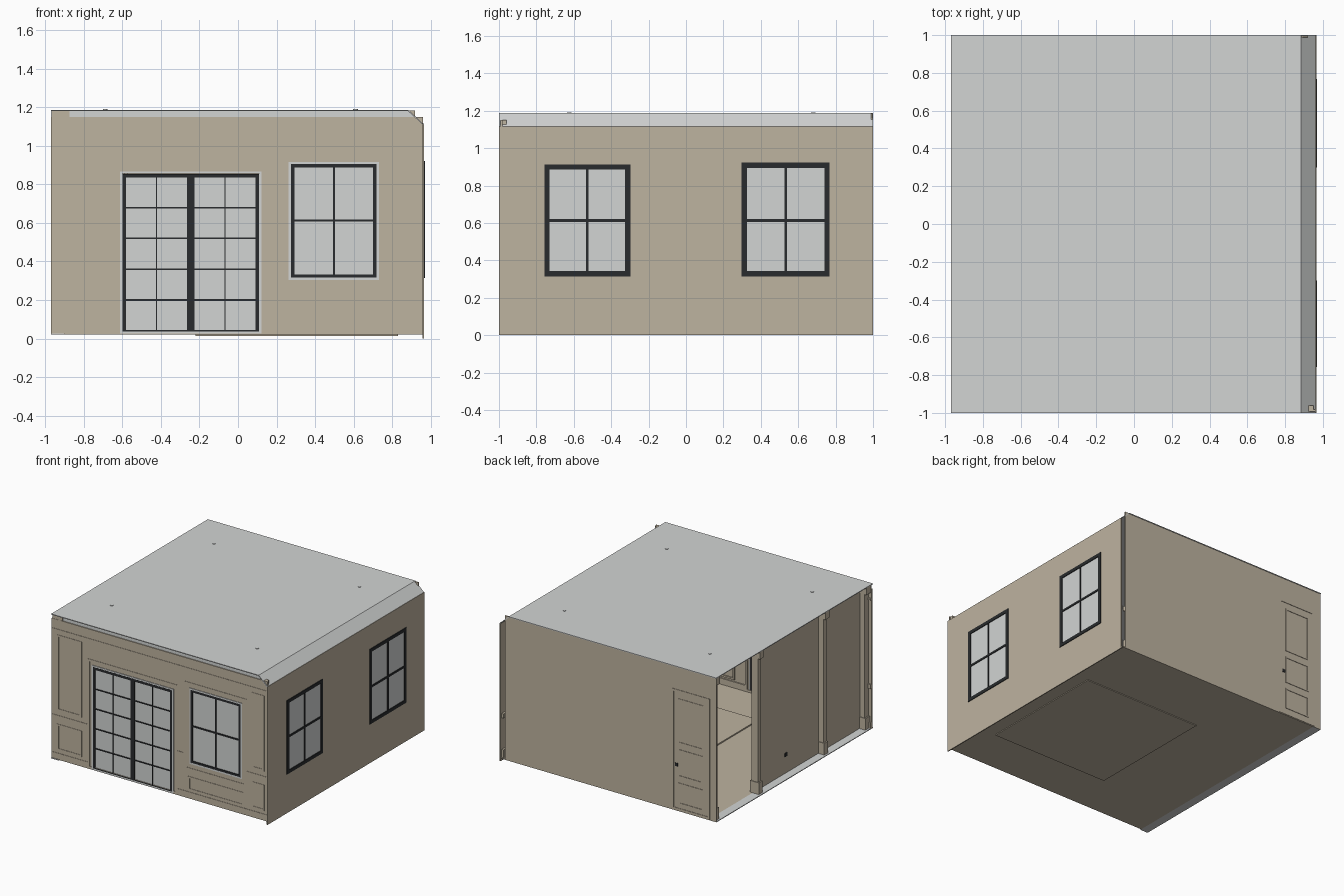
import bpy, bmesh, math
from mathutils import Matrix, Vector

if "Cube" in bpy.data.objects:
    bpy.data.objects.remove(bpy.data.objects["Cube"])

def mat(name, r, g, b):
    m = bpy.data.materials.new(name)
    m.diffuse_color = (r, g, b, 1)
    m.use_nodes = True
    m.node_tree.nodes["Principled BSDF"].inputs["Base Color"].default_value = m.diffuse_color
    return m

TAN = mat("tan_paint", 0.515, 0.451, 0.350)
WHITE = mat("soft_white", 0.645, 0.660, 0.655)
BLACK = mat("black_metal", 0.022, 0.024, 0.026)

def finish(name, bm, m):
    me = bpy.data.meshes.new(name)
    bmesh.ops.recalc_face_normals(bm, faces=bm.faces)
    bm.to_mesh(me)
    bm.free()
    me.materials.append(m)
    ob = bpy.data.objects.new(name, me)
    bpy.context.collection.objects.link(ob)
    return ob

def boxes(name, m, items):
    """One object from axis-aligned boxes (x0, x1, y0, y1, z0, z1)."""
    bm = bmesh.new()
    for x0, x1, y0, y1, z0, z1 in items:
        mx = Matrix.Translation(((x0 + x1) / 2, (y0 + y1) / 2, (z0 + z1) / 2))
        bmesh.ops.create_cube(bm, size=1, matrix=mx @ Matrix.Diagonal((x1 - x0, y1 - y0, z1 - z0, 1)))
    return finish(name, bm, m)

def ring(u0, u1, z0, z1, t):
    """Rectangular border as four (u0, u1, z0, z1) bars."""
    return [(u0, u0 + t, z0, z1), (u1 - t, u1, z0, z1),
            (u0 + t, u1 - t, z0, z0 + t), (u0 + t, u1 - t, z1 - t, z1)]

def on_front(bars, d0, d1):
    return [(u0, u1, d0, d1, z0, z1) for u0, u1, z0, z1 in bars]

def on_side(bars, d0, d1):
    return [(d0, d1, u0, u1, z0, z1) for u0, u1, z0, z1 in bars]

def wall_with_holes(u0, u1, z0, z1, holes):
    """Bars that fill a wall around openings ordered along u."""
    bars, u = [], u0
    for a, b, c, d in holes:
        bars += [(u, a, z0, z1), (a, b, d, z1)]
        if c > z0:
            bars.append((a, b, z0, c))
        u = b
    return bars + [(u, u1, z0, z1)]

# Openings (along wall, z)
DOOR = (-0.60, 0.11, 0.025, 0.86)
FWIN = (0.275, 0.72, 0.315, 0.905)
RWINS = [(-0.757, -0.298, 0.315, 0.912), (0.298, 0.768, 0.315, 0.922)]

# Floor, rug and the pale strip outside the left wall
boxes("floor", TAN, [(-0.9, 0.965, -0.99, 0.995, 0.02, 0.026)])
boxes("floor_edge_strip", WHITE, [(-0.97, -0.9, -1, 0.995, 0.02, 0.026)])
boxes("rug", TAN, [(-0.22, 0.83, -0.61, 0.456, 0.014, 0.036)])

# Ceiling: flat sheet with a sloped cove along the right wall
bm = bmesh.new()
prof = [(-0.97, 1.187), (0.885, 1.187), (0.965, 1.112), (0.957, 1.112), (0.882, 1.181), (-0.97, 1.181)]
f = bm.faces.new([bm.verts.new((x, -1, z)) for x, z in prof])
ext = bmesh.ops.extrude_face_region(bm, geom=[f])
bmesh.ops.translate(bm, vec=(0, 2, 0), verts=[v for v in ext["geom"] if isinstance(v, bmesh.types.BMVert)])
finish("ceiling", bm, WHITE)
bm = bmesh.new()
f = bm.faces.new([bm.verts.new((x, -0.985, z)) for x, z in
                  [(-0.97, 1.15), (0.92, 1.15), (0.882, 1.183), (-0.97, 1.183)]])
finish("ceiling_front_band", bm, WHITE)

# Walls
boxes("front_wall", TAN, on_front(wall_with_holes(-0.97, 0.96, 0.025, 1.15, [DOOR, FWIN]), -0.992, -0.982))
boxes("right_wall", TAN, on_side(wall_with_holes(-1, 1, 0, 1.115, RWINS), 0.957, 0.965))
boxes("back_wall", TAN, [(-0.97, 0.92, 0.988, 0.996, 0.02, 1.185)])
boxes("left_wall", TAN, [(-0.902, -0.89, -0.98, 0.42, 0.02, 1.18)])

# Left posts with base and cap blocks
posts = []
for y0, y1 in [(0.39, 0.43), (-0.445, -0.405), (-0.985, -0.93), (0.95, 0.99)]:
    posts += [(-0.945, -0.885, y0, y1, 0.026, 1.181),
              (-0.955, -0.875, y0 - 0.005, y1 + 0.005, 0.026, 0.12),
              (-0.965, -0.875, y0 - 0.005, y1 + 0.005, 1.12, 1.181)]
boxes("left_posts", TAN, posts)
boxes("left_wall_outlet", BLACK, [(-0.906, -0.9, 0.0, 0.03, 0.16, 0.19)])

# Front wall mouldings: casings, panels, chair rail, baseboard
bars = ring(-0.65, 0.155, 0.025, 0.91, 0.02) + ring(0.215, 0.775, 0.25, 0.96, 0.02)
for a, b in [(-0.92, -0.70), (0.82, 0.93)]:
    bars += ring(a, b, 0.42, 1.03, 0.014) + ring(a, b, 0.1, 0.31, 0.014)
bars += ring(0.25, 0.74, 0.09, 0.2, 0.014)
for a, b in [(-0.97, -0.65), (0.155, 0.215), (0.775, 0.955)]:
    bars.append((a, b, 0.345, 0.38))
for a, b in [(-0.97, -0.65), (0.155, 0.955)]:
    bars.append((a, b, 0.025, 0.075))
bars.append((-0.97, 0.955, 1.06, 1.075))
boxes("front_mouldings", TAN, on_front(bars, -0.995, -0.972))

# Inner mouldings on right and back walls
inner = on_side([(-0.98, 0.985, 0.026, 0.09), (-0.98, -0.757, 0.345, 0.38),
                 (-0.298, 0.298, 0.345, 0.38), (0.768, 0.985, 0.345, 0.38)], 0.94, 0.957)
inner += on_front([(-0.5, 0.92, 0.026, 0.09), (-0.5, 0.92, 0.345, 0.38)], 0.972, 0.988)
for a, b, c, d in RWINS:
    inner += on_side(ring(a - 0.05, b + 0.05, c - 0.05, d + 0.04, 0.05), 0.945, 0.957)
boxes("inner_mouldings", TAN, inner)
boxes("front_cornice", TAN, [(-0.89, 0.95, -0.982, -0.96, 1.11, 1.15)])

def window(name, hole, place, out, inn, t, rows, cols, bar):
    """Opaque glass plate, black frame and glazing bars set in an opening."""
    a, b, c, d = hole
    mid = (out + inn) / 2
    k = 0.003
    boxes(name + "_glass", WHITE, place([(a, b, c, d)], mid - k, mid + k))
    fr = ring(a, b, c, d, t)
    fr += [(a + t, b - t, z - h, z + h) for z, h in rows]
    fr += [(u - bar, u + bar, c + t, d - t) for u in cols]
    boxes(name + "_frame", BLACK, place(fr, min(out, inn), max(out, inn)))

# Windows
window("front_window", FWIN, on_front, -0.996, -0.978, 0.018, [(0.613, 0.006)], [0.4975], 0.005)
for i, h in enumerate(RWINS):
    window(("right_window_near", "right_window_far")[i], h, on_side, 0.97, 0.953, 0.027,
           [(0.613, 0.008)], [(h[0] + h[1]) / 2], 0.006)

# Double glazed door
for name, a, b in [("left_door", -0.60, -0.245), ("right_door", -0.245, 0.11)]:
    window(name, (a, b, 0.025, 0.855), on_front, -0.996, -0.978, 0.019,
           [(z, 0.004) for z in (0.2, 0.36, 0.52, 0.68)], [(a + b) / 2], 0.003)

# Pale outlines around front openings
boxes("front_pale_trim", WHITE, on_front(ring(-0.612, 0.122, 0.025, 0.868, 0.012)
      + ring(0.263, 0.732, 0.305, 0.917, 0.012), -0.9965, -0.975))

# Back door relief and handle
bars = ring(-0.91, -0.57, 0.025, 1.0, 0.02)
for c, d in [(0.08, 0.25), (0.3, 0.52), (0.57, 0.93)]:
    bars += ring(-0.85, -0.63, c, d, 0.01)
boxes("back_door_relief", TAN, on_front(bars, 0.978, 0.9995))
boxes("back_door_handle", BLACK, [(-0.625, -0.6, 0.97, 1.0, 0.38, 0.405)])

# Recessed ceiling lights
bm = bmesh.new()
for x in (-0.69, 0.61):
    for y in (-0.625, 0.68):
        bmesh.ops.create_cone(bm, cap_ends=True, segments=16, radius1=0.012, radius2=0.012,
                              depth=0.018, matrix=Matrix.Translation((x, y, 1.182)))
finish("ceiling_lights", bm, WHITE)
